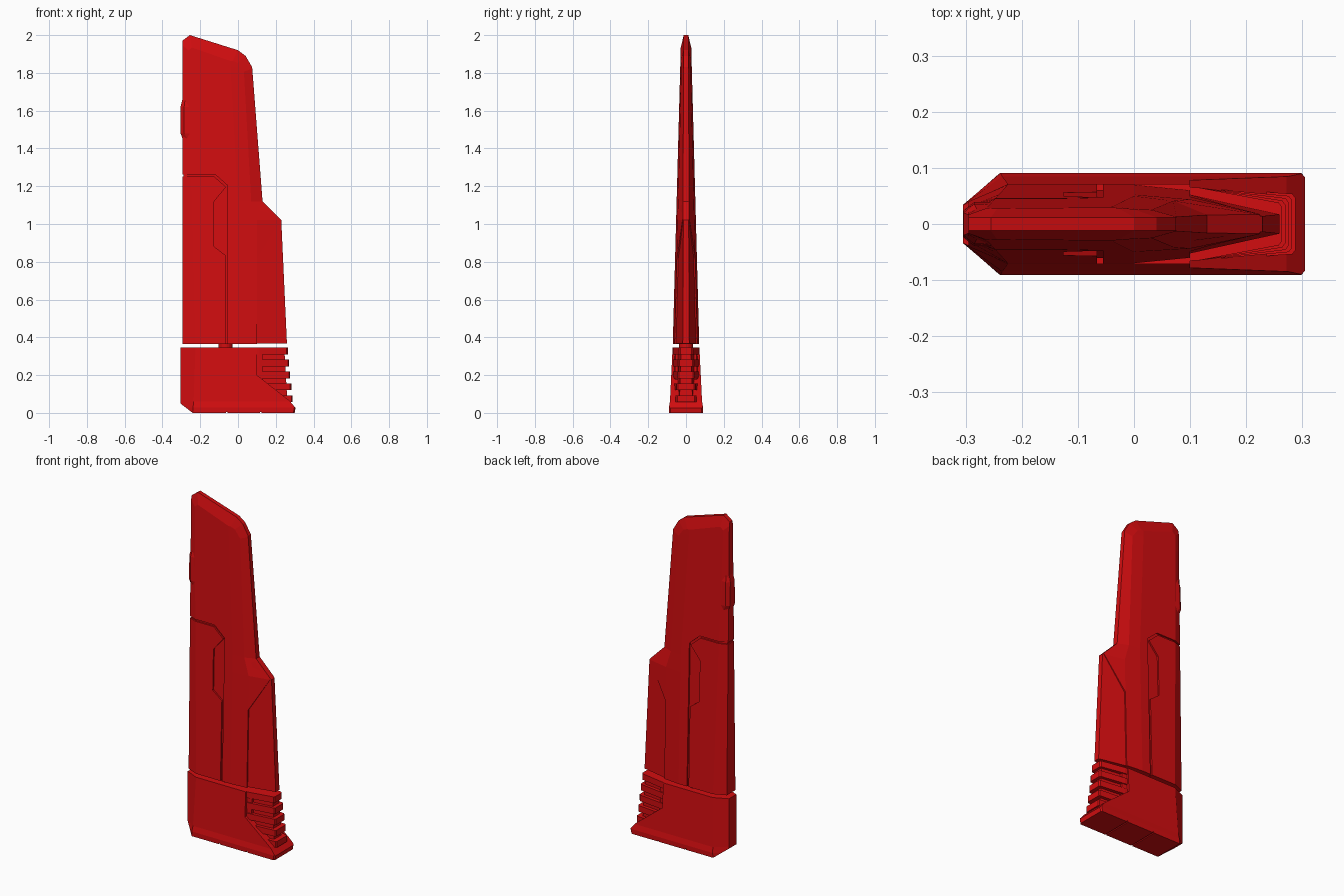
import bpy, bmesh
from mathutils import Vector

if "Cube" in bpy.data.objects:
    bpy.data.objects.remove(bpy.data.objects["Cube"])

red = bpy.data.materials.new("signal_red")
red.diffuse_color = (0.65, 0.004, 0.005, 1)
red.use_nodes = True
red.node_tree.nodes["Principled BSDF"].inputs["Base Color"].default_value = red.diffuse_color


def finish(bm, name):
    bmesh.ops.recalc_face_normals(bm, faces=bm.faces)
    me = bpy.data.meshes.new(name)
    bm.to_mesh(me)
    bm.free()
    me.materials.append(red)
    ob = bpy.data.objects.new(name, me)
    bpy.context.collection.objects.link(ob)
    return ob


def loft(sections):
    """sections: (z, half outline at +y), mirrored across y = 0."""
    bm = bmesh.new()
    rings = []
    for z, pts in sections:
        ring = pts + [(x, -y) for x, y in reversed(pts)]
        rings.append([bm.verts.new((x, y, z)) for x, y in ring])
    n = len(rings[0])
    for a, b in zip(rings, rings[1:]):
        for i in range(n):
            j = (i + 1) % n
            bm.faces.new((a[i], a[j], b[j], b[i]))
    bm.faces.new(rings[0][::-1])
    bm.faces.new(rings[-1])
    bmesh.ops.recalc_face_normals(bm, faces=bm.faces)
    return bm


def slice_off(bm, co, no):
    geom = bm.verts[:] + bm.edges[:] + bm.faces[:]
    r = bmesh.ops.bisect_plane(bm, geom=geom, dist=1e-6, plane_co=co,
                               plane_no=Vector(no).normalized(), clear_outer=True)
    edges = [e for e in r["geom_cut"] if isinstance(e, bmesh.types.BMEdge)]
    bmesh.ops.holes_fill(bm, edges=edges, sides=0)


def carve(ob, outlines):
    """Cut xz outlines right through an object along y."""
    for pts in outlines:
        bm = bmesh.new()
        f = bm.faces.new([bm.verts.new((x, -0.3, z)) for x, z in pts])
        r = bmesh.ops.extrude_face_region(bm, geom=[f])
        vs = [v for v in r["geom"] if isinstance(v, bmesh.types.BMVert)]
        bmesh.ops.translate(bm, verts=vs, vec=(0, 0.6, 0))
        cutter = finish(bm, "cutter")
        cutter.hide_render = True
        m = ob.modifiers.new("cut", "BOOLEAN")
        m.operation, m.solver, m.object = "DIFFERENCE", "EXACT", cutter
        bpy.context.view_layer.objects.active = ob
        bpy.ops.object.modifier_apply(modifier=m.name)
        bpy.data.objects.remove(cutter)


def fin_section(z, xm, xp, xr, inset=0.0):
    k = (z - 0.365) / 1.635
    t = 0.07 - 0.044 * k - inset
    xl = -0.295 + inset * 0.7
    return (z, [(xl, 0.04 - 0.024 * k - inset * 0.5), (-0.225 - 0.04 * k, t), (xm, t),
                (xp, t * (0.86 - 0.06 * k)), (xr - inset * 0.1, 0.02 - 0.008 * k - inset * 0.3)])


# Fin outer shell
bm = loft([fin_section(0.365, 0, 0.1, 0.26), fin_section(1.02, 0, 0.1, 0.23),
           fin_section(1.12, 0, 0.07, 0.13), fin_section(1.83, -0.04, 0.03, 0.075),
           fin_section(2.03, -0.05, 0.015, 0.06)])
# Sloping top edge, with chamfers on both sides
for (x, z), (nx, nz) in [((-0.255, 2.0), (0.08, 0.255)), ((0.0, 1.92), (0.03, 0.04)),
                         ((0.04, 1.89), (0.06, 0.035)), ((-0.255, 2.0), (-0.03, 0.04))]:
    n = Vector((nx, 0, nz)).normalized()
    slice_off(bm, (x, 0, z), n)
    for s in (-1, 1):
        slice_off(bm, (x, 0.012 * s, z), n * 0.016 + Vector((0, 0.06 * s, 0)))
shell = finish(bm, "fin_shell")
# Panel seam, side pocket and recessed rear panel
carve(shell, [
    [(-0.35, 1.263), (-0.122, 1.263), (-0.055, 1.204), (-0.055, 0.3),
     (-0.066, 0.3), (-0.066, 1.198), (-0.127, 1.252), (-0.35, 1.252)],
    [(-0.126, 0.88), (-0.126, 1.12), (-0.06, 1.2), (-0.06, 0.83)],
    [(0.1, 0.3), (0.1, 0.82), (0.24, 1.05), (0.4, 1.05), (0.4, 0.3)],
])

# Fin core showing in the seams and the rear panel
finish(loft([fin_section(0.367, 0, 0.1, 0.26, 0.009), fin_section(1.02, 0, 0.1, 0.23, 0.009),
             fin_section(1.12, 0, 0.07, 0.13, 0.009),
             fin_section(1.3, 0, 0.06, 0.115, 0.009)]), "fin_core")

# Lug on the leading edge
finish(loft([(1.452, [(-0.294, 0.02), (-0.27, 0.034), (-0.24, 0.034)]),
             (1.48, [(-0.304, 0.024), (-0.285, 0.039), (-0.24, 0.039)]),
             (1.62, [(-0.304, 0.02), (-0.285, 0.036), (-0.24, 0.034)]),
             (1.66, [(-0.294, 0.016), (-0.28, 0.026), (-0.24, 0.026)])]), "edge_lug")

# Pivot between the fin and the base
bm = bmesh.new()
bmesh.ops.create_cone(bm, cap_ends=True, segments=24, radius1=0.037, radius2=0.037, depth=0.06)
bmesh.ops.translate(bm, verts=bm.verts, vec=(-0.067, 0, 0.355))
finish(bm, "pivot")


# Base block with flared foot
def base_section(z, t, xl2, xr):
    return (z, [(-0.305, 0.034), (xl2, t), (0.1, t), (xr - 0.007, t), (xr, t - 0.008)])


bm = loft([base_section(0, 0.09, -0.24, 0.3), base_section(0.028, 0.091, -0.238, 0.305),
           base_section(0.06, 0.085, -0.235, 0.305), base_section(0.345, 0.071, -0.225, 0.305)])
slice_off(bm, (-0.24, 0, 0), (-0.05, 0, -0.065))
base = finish(bm, "base_block")
# Rear notch for the vents and two seams under the foot
carve(base, [[(0.1, 0.4), (0.1, 0.2), (0.272, 0.065), (0.305, 0.026), (0.36, -0.04), (0.4, 0.4)]]
      + [[(x - 0.004, -0.01), (x + 0.004, -0.01), (x + 0.004, 0.006), (x - 0.004, 0.006)]
         for x in (-0.06, 0.12)])

# Vent core and slats
finish(loft([(0.05, [(0.09, 0.064), (0.13, 0.06), (0.131, 0.045), (0.262, 0.035)]),
             (0.343, [(0.09, 0.06), (0.13, 0.056), (0.131, 0.042), (0.245, 0.026)])]), "vent_core")
for i in range(5):
    top = 0.345 - 0.063 * i
    xr, y = 0.264 + 0.006 * i, 0.036 + 0.004 * i
    outline = [(0.092, 0.066), (0.115, 0.065), (xr - 0.006, y + 0.002), (xr, y - 0.006)]
    finish(loft([(top - 0.036, outline), (top, outline)]), "vent_slat_%d" % (i + 1))
